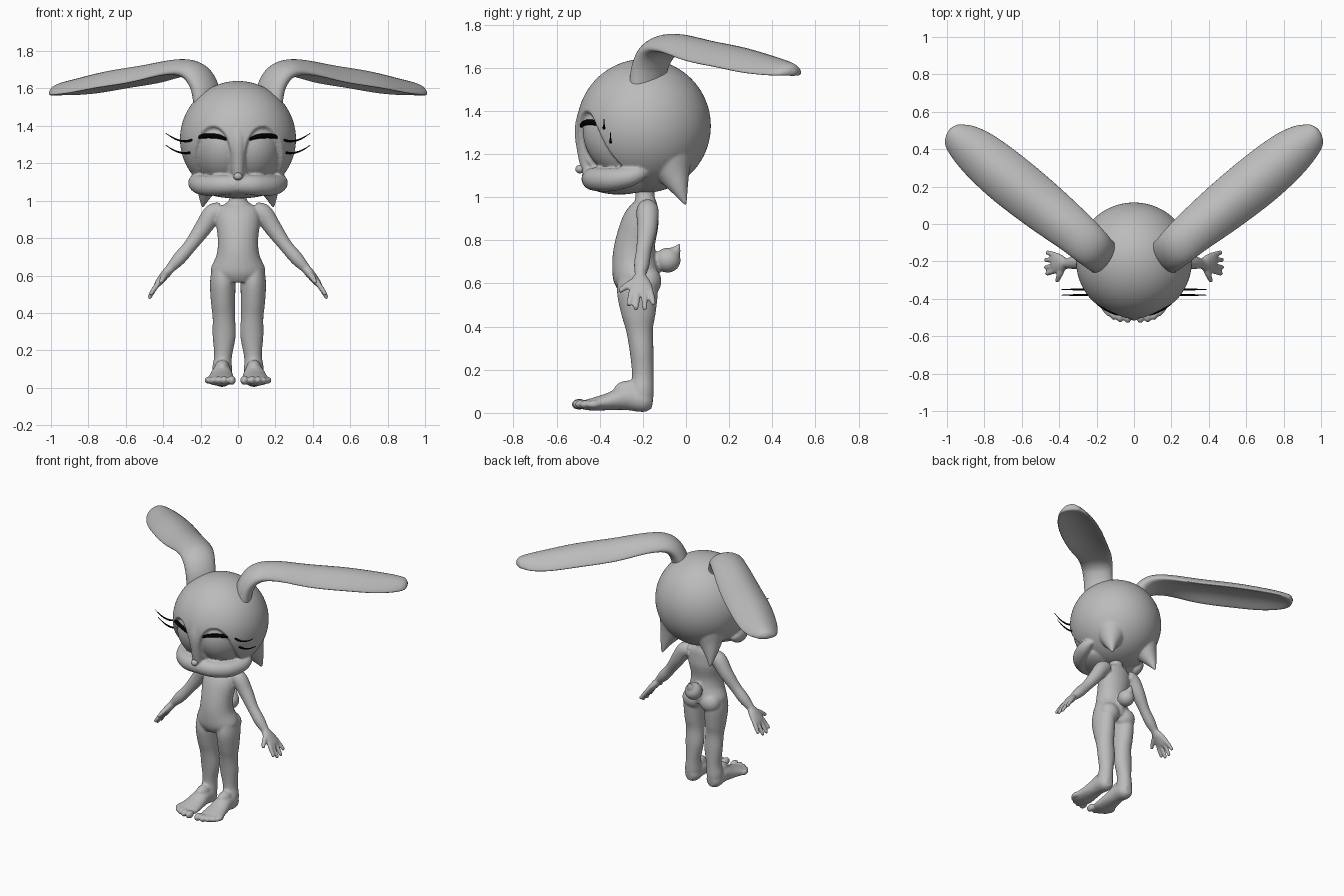
import bpy, bmesh
from math import cos, sin, pi
from mathutils import Vector, Matrix

if "Cube" in bpy.data.objects:
    bpy.data.objects.remove(bpy.data.objects["Cube"], do_unlink=True)


def material(name, color):
    m = bpy.data.materials.new(name)
    m.use_nodes = True
    m.diffuse_color = (*color, 1)
    m.node_tree.nodes["Principled BSDF"].inputs["Base Color"].default_value = (*color, 1)
    return m


GREY = material("plain grey", (0.5, 0.5, 0.5))
BLACK = material("lash black", (0.0, 0.0, 0.0))


def smooth_path(keys, steps):
    """Catmull-Rom through rows of x, y, z, side radius, other radius, dish."""
    rows = [list(k) + [0] * (6 - len(k)) for k in keys]
    rows = [rows[0]] + rows + [rows[-1]]
    out = []
    for a, b, c, d in zip(rows, rows[1:], rows[2:], rows[3:]):
        for i in range(steps):
            t = i / steps
            out.append([q + 0.5 * t * (r - p + t * (2 * p - 5 * q + 4 * r - s + t * (3 * (q - r) + s - p)))
                        for p, q, r, s in zip(a, b, c, d)])
    return out + [rows[-1]]


def loft(bm, keys, side=(1, 0, 0), sides=24, steps=6):
    """Skin an oval (or dished) section along a path."""
    path, side, rings = smooth_path(keys, steps), Vector(side), []
    for i, row in enumerate(path):
        ahead, behind = path[min(i + 1, len(path) - 1)], path[max(i - 1, 0)]
        along = (Vector(ahead[:3]) - Vector(behind[:3])).normalized()
        u = (side - along * side.dot(along)).normalized()
        v = u.cross(along)
        ra, rb, dish = max(row[3], 0.001), max(row[4], 0.001), row[5]
        ring = []
        for k in range(sides):
            c, s = cos(2 * pi * k / sides), sin(2 * pi * k / sides)
            h = s * (1 - 0.5 * dish) + dish * (0.5 - c * c)
            ring.append(bm.verts.new(Vector(row[:3]) + u * ra * c + v * rb * h))
        rings.append(ring)
    for r0, r1 in zip(rings, rings[1:]):
        for k in range(sides):
            j = (k + 1) % sides
            bm.faces.new((r0[k], r0[j], r1[j], r1[k]))
    bm.faces.new(rings[0])
    bm.faces.new(rings[-1])


def tube(bm, keys, **options):
    """Loft with round sections."""
    loft(bm, [(x, y, z, r, r) for x, y, z, r in keys], **options)


def ball(bm, center, size, detail=4):
    m = Matrix.Translation(center) @ Matrix.Diagonal((*size, 1))
    return bmesh.ops.create_icosphere(bm, subdivisions=detail, radius=1, matrix=m)["verts"]


def finish(bm, name, mat, voxel=0, iterations=5):
    """Mirror the part, and blend overlapping pieces when a voxel size is given."""
    bmesh.ops.recalc_face_normals(bm, faces=bm.faces)
    mesh = bpy.data.meshes.new(name)
    bm.to_mesh(mesh)
    bm.free()
    mesh.materials.append(mat)
    for p in mesh.polygons:
        p.use_smooth = True
    ob = bpy.data.objects.new(name, mesh)
    bpy.context.collection.objects.link(ob)
    ob.modifiers.new("mirror", 'MIRROR').use_mirror_merge = False
    if voxel:
        remesh = ob.modifiers.new("blend", 'REMESH')
        remesh.mode = 'VOXEL'
        remesh.voxel_size = voxel
        remesh.use_smooth_shade = True
        relax = ob.modifiers.new("relax", 'SMOOTH')
        relax.factor = 0.5
        relax.iterations = iterations
    return ob


# Body: torso and neck
bm = bmesh.new()
loft(bm, [(0, -.19, 1.08, .045, .045), (0, -.19, 1.0, .05, .045), (0, -.19, .96, .105, .06),
          (0, -.21, .89, .118, .085), (0, -.235, .79, .108, .093), (0, -.24, .71, .115, .102),
          (0, -.23, .63, .146, .108), (0, -.22, .58, .11, .09)])
ball(bm, (.068, -.18, .61), (.072, .066, .07))

# Legs and feet
loft(bm, [(.08, -.225, .64, .06, .085), (.082, -.225, .56, .068, .095), (.08, -.22, .46, .065, .08),
          (.076, -.215, .38, .06, .062), (.074, -.205, .28, .062, .055), (.08, -.2, .17, .048, .05),
          (.085, -.205, .1, .053, .056), (.085, -.207, .04, .05, .052)])
loft(bm, [(.085, -.155, .05, .025, .03), (.085, -.19, .055, .052, .052), (.086, -.27, .07, .056, .058),
          (.09, -.36, .052, .068, .04), (.094, -.43, .04, .076, .03), (.096, -.48, .036, .065, .02)])
ball(bm, (.085, -.265, .105), (.04, .07, .045))
for i, x in enumerate((.034, .074, .108, .138, .163)):
    r = .026 - .002 * i
    ball(bm, (x, -.495 + .004 * i * i, .04), (r * .85, .036, r), 3)

# Arms
tube(bm, [(.09, -.178, .945, .045), (.135, -.178, .93, .052), (.19, -.18, .85, .046),
          (.255, -.195, .76, .036), (.315, -.205, .69, .036), (.365, -.212, .635, .025),
          (.385, -.214, .61, .026)], side=(0, 1, 0))

# Hands
loft(bm, [(.36, -.212, .64, .025, .024), (.39, -.212, .605, .048, .024),
          (.42, -.208, .568, .056, .02), (.435, -.206, .548, .05, .015)], side=(0, 1, 0))
for base, tip, height in ((-.248, -.265, .505), (-.222, -.232, .487), (-.193, -.192, .487), (-.167, -.152, .51)):
    reach = .462 + (.51 - height) * .4
    tube(bm, [(.415, base, .575, .014), (.44, (base + tip) / 2, .54, .0145), (reach, tip, height, .012)],
         sides=12)
    ball(bm, (reach, tip, height), (.013, .013, .014), 2)
tube(bm, [(.38, -.225, .615, .018), (.395, -.265, .595, .017), (.41, -.3, .57, .013)], sides=12)
ball(bm, (.411, -.302, .568), (.013, .013, .013), 2)

# Tail
ball(bm, (0, -.085, .708), (.056, .06, .058))
tube(bm, [(0, -.08, .72, .05), (0, -.05, .748, .028), (0, -.03, .785, .003)])
finish(bm, "body", GREY, voxel=.007, iterations=5)

# Head: a ball with two sunken arches holding closed, bulging eyelids
bm = bmesh.new()
HEAD, R = Vector((0, -.195, 1.33)), .31
for v in ball(bm, HEAD, (R, R, R), 7):
    e = ((abs(v.co.x) - .137) / .1) ** 2 + ((v.co.z - 1.225) / .175) ** 2
    if v.co.y < -.25 and e < 1:
        edge = min(1, (1 - e) / .12)
        v.co = HEAD + (v.co - HEAD) * (1 - .085 * edge * (.3 + .7 * e))

# Bridge between the eyes, and the muzzle
tube(bm, [(0, -.46, 1.44, .025), (0, -.478, 1.32, .038), (0, -.468, 1.2, .034), (0, -.45, 1.11, .03)])
ball(bm, (0, -.31, 1.08), (.215, .165, .068))
tube(bm, [(0, -.435, 1.085, .05), (.09, -.42, 1.083, .054), (.17, -.36, 1.08, .054),
          (.215, -.28, 1.09, .048), (.225, -.22, 1.105, .036), (.215, -.18, 1.11, .012)], side=(0, 0, 1))

# Pointed fur tufts low on the back of the head
tube(bm, [(.12, -.09, 1.22, .14), (.15, -.06, 1.12, .085), (.175, -.03, 1.04, .042), (.19, 0, .962, .004)])
finish(bm, "head", GREY, voxel=.007, iterations=4)

# Nose
bm = bmesh.new()
ball(bm, (0, -.492, 1.13), (.024, .021, .02), 3)
finish(bm, "nose", GREY)

# Ears: a short stalk bending out into a long dished blade
bm = bmesh.new()
loft(bm, [(.16, -.18, 1.5, .1, .055), (.18, -.165, 1.61, .1, .055), (.23, -.12, 1.685, .108, .055, .2),
          (.32, -.04, 1.7, .118, .056, .6), (.5, .105, 1.665, .135, .06, 1), (.68, .25, 1.635, .14, .06, 1),
          (.83, .375, 1.605, .127, .054, 1), (.93, .455, 1.588, .095, .045, .8),
          (.97, .495, 1.582, .055, .032, .4), (.983, .508, 1.58, .01, .008)],
     side=(.63, -.78, 0), sides=36, steps=8)
finish(bm, "ear", GREY)


# Eyelid lines, laid on the lid surface
def on_lid(x, z, lift=-.013):
    r = R + lift
    return x, HEAD.y - (r * r - x * x - (z - HEAD.z) ** 2) ** .5, z


bm = bmesh.new()
tube(bm, [(*on_lid(x, z), r) for x, z, r in
          ((.062, 1.328, .007), (.1, 1.342, .012), (.15, 1.347, .013), (.195, 1.344, .012), (.232, 1.332, .008))],
     side=(0, 0, 1), sides=10)
finish(bm, "eyelid_line", BLACK)

# Long side lashes
bm = bmesh.new()
for y, z in ((-.38, 1.322), (-.35, 1.258)):
    tube(bm, [(.225, y, z + .008, .006), (.28, y, z - .004, .006), (.335, y, z + .008, .004),
              (.388, y, z + .04, .0015)], side=(0, 0, 1), sides=8)
finish(bm, "side_lashes", BLACK)
